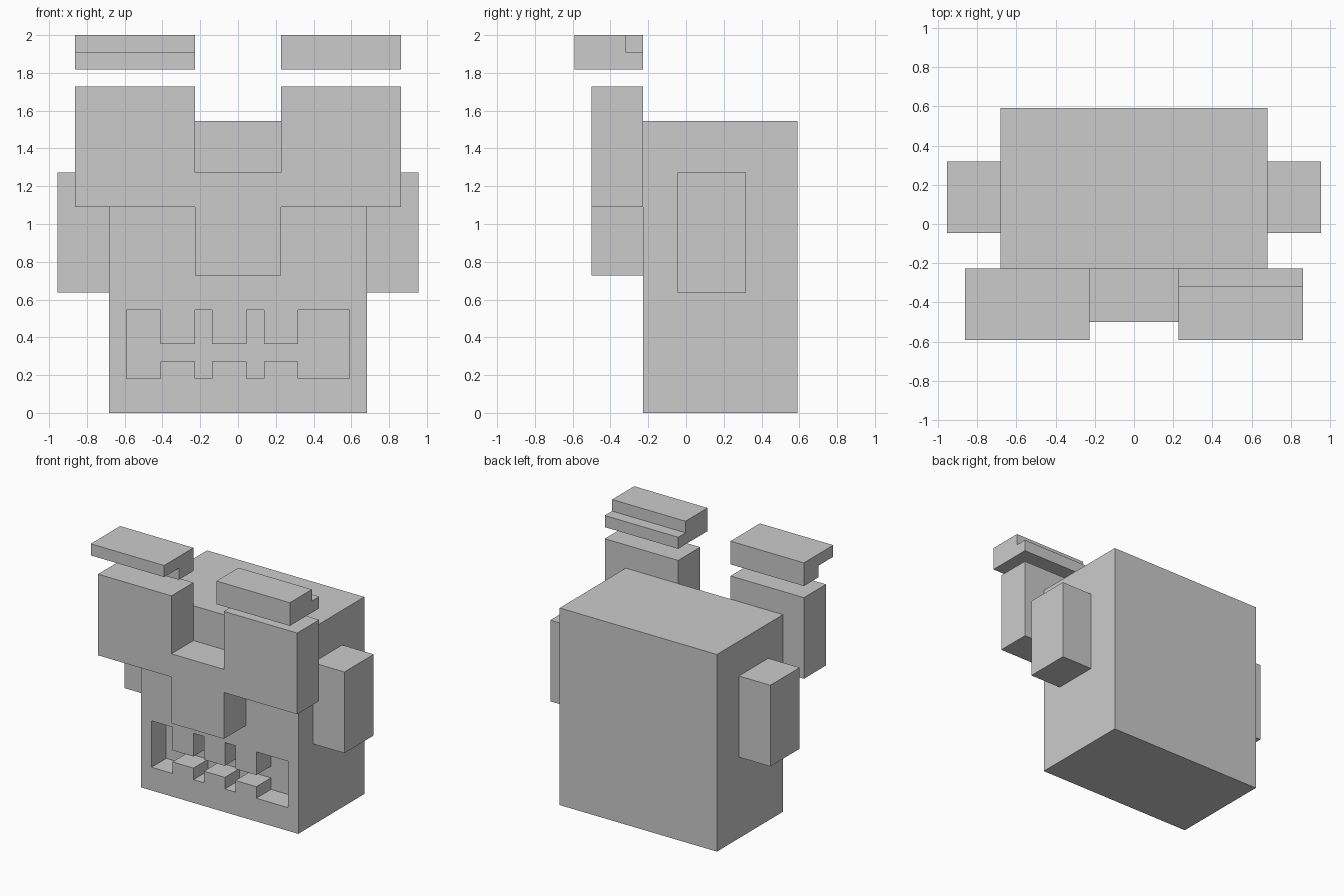
import bpy
import bmesh

if "Cube" in bpy.data.objects:
    bpy.data.objects.remove(bpy.data.objects["Cube"])

U = 1 / 11  # one voxel of the model


def prism(name, points, start, end, axis="Y"):
    """Extrude a profile: (x, z) points along Y, or (y, z) points along X."""
    def place(p, d):
        return (p[0] * U, d * U, p[1] * U) if axis == "Y" else (d * U, p[0] * U, p[1] * U)

    bm = bmesh.new()
    near = [bm.verts.new(place(p, start)) for p in points]
    far = [bm.verts.new(place(p, end)) for p in points]
    bm.faces.new(near)
    bm.faces.new(far)
    n = len(points)
    for i in range(n):
        j = (i + 1) % n
        bm.faces.new((near[i], near[j], far[j], far[i]))
    bmesh.ops.recalc_face_normals(bm, faces=bm.faces)
    mesh = bpy.data.meshes.new(name)
    bm.to_mesh(mesh)
    bm.free()
    obj = bpy.data.objects.new(name, mesh)
    bpy.context.collection.objects.link(obj)
    return obj


def rect(a0, a1, z0, z1):
    return [(a0, z0), (a1, z0), (a1, z1), (a0, z1)]


# Head block
head = prism("head", rect(-7.5, 7.5, 0, 17), -2.5, 6.5)

# Mouth recess, two voxels deep, leaving upper and lower teeth
teeth = [(-4.5, -2.5), (-1.5, 0.5), (1.5, 3.5)]
mouth = [(-6.5, 2)]
for a, b in teeth:
    mouth += [(a, 2), (a, 3), (b, 3), (b, 2)]
mouth += [(6.5, 2), (6.5, 6)]
for a, b in reversed(teeth):
    mouth += [(b, 6), (b, 4), (a, 4), (a, 6)]
mouth.append((-6.5, 6))
cutter = prism("mouth_cutter", mouth, -3.5, -0.5)
cutter.hide_render = True

cut = head.modifiers.new("mouth", "BOOLEAN")
cut.operation = "DIFFERENCE"
cut.solver = "EXACT"
cut.object = cutter
bpy.context.view_layer.objects.active = head
bpy.ops.object.modifier_apply(modifier=cut.name)
bpy.data.objects.remove(cutter)

# Eyes and nose as one flush slab
half = [(2.5, 14), (2.5, 19), (9.5, 19), (9.5, 12), (2.5, 12), (2.5, 8)]
prism("eyes_and_nose", half + [(-x, z) for x, z in reversed(half)], -5.5, -2.5)

# Ears
for side, name in ((-1, "left_ear"), (1, "right_ear")):
    prism(name, rect(-0.5, 3.5, 7, 14), side * 7.5, side * 10.5, "X")

# Floating brows: one undercut at the front, one stepped at the top rear
prism("left_brow", [(-6.5, 22), (-2.5, 22), (-2.5, 20), (-4.5, 20), (-4.5, 21), (-6.5, 21)],
      -9.5, -2.5, "X")
prism("right_brow", [(-6.5, 20), (-2.5, 20), (-2.5, 21), (-3.5, 21), (-3.5, 22), (-6.5, 22)],
      2.5, 9.5, "X")
